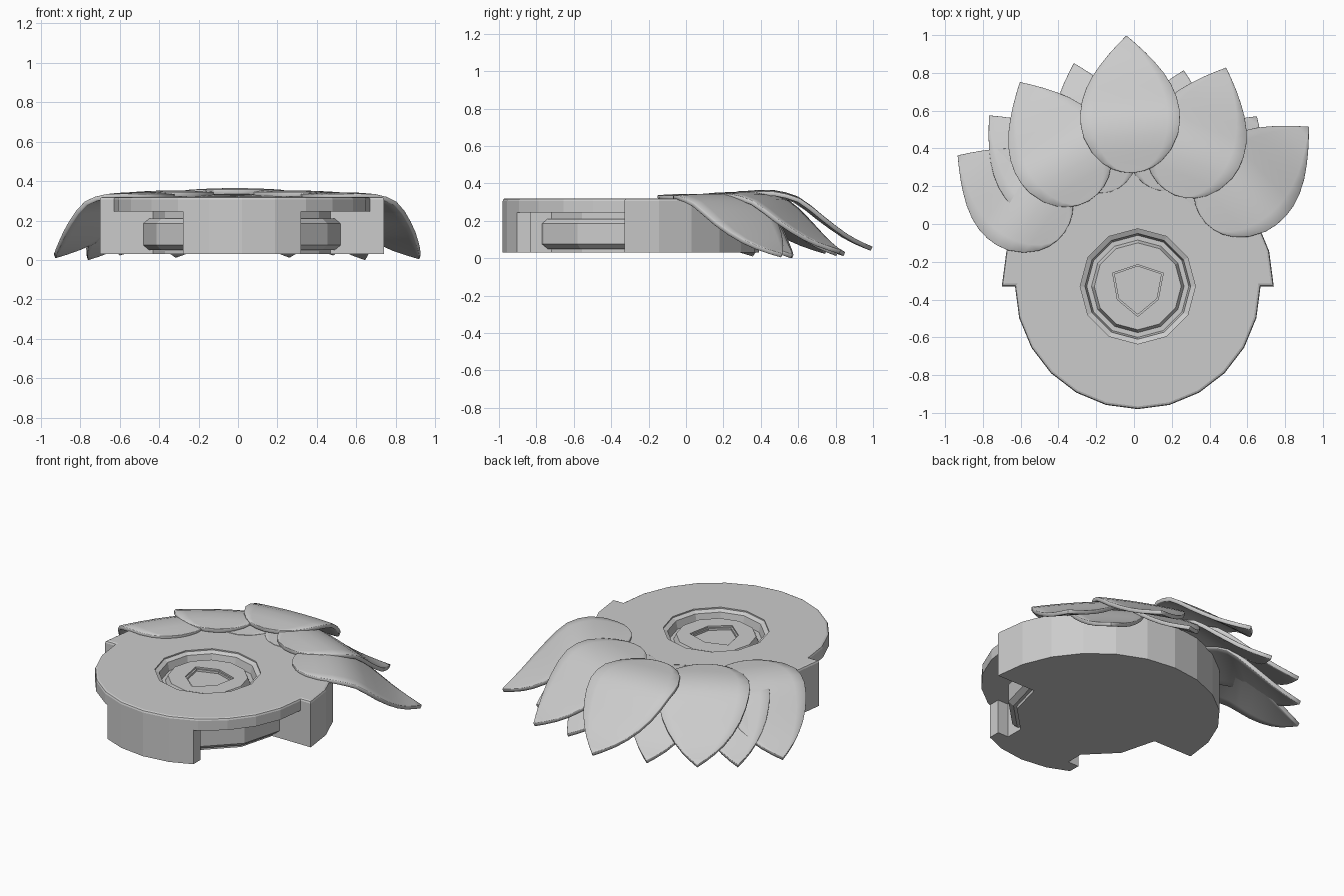
import bpy, bmesh, math

if "Cube" in bpy.data.objects:
    bpy.data.objects.remove(bpy.data.objects["Cube"])

CX, CY = 0.02, -0.33          # centre of the round body


def make(name, bm):
    me = bpy.data.meshes.new(name)
    bm.to_mesh(me)
    bm.free()
    ob = bpy.data.objects.new(name, me)
    bpy.context.collection.objects.link(ob)
    return ob


def activate(ob):
    bpy.ops.object.select_all(action='DESELECT')
    ob.select_set(True)
    bpy.context.view_layer.objects.active = ob


def prism(name, pts, z0, z1, bevel=0.0):
    """Extrude an outline (relative to the body centre) from z0 to z1."""
    bm = bmesh.new()
    lo = [bm.verts.new((CX + x, CY + y, z0)) for x, y in pts]
    hi = [bm.verts.new((CX + x, CY + y, z1)) for x, y in pts]
    bm.faces.new(lo)
    bm.faces.new(hi)
    n = len(pts)
    for i in range(n):
        bm.faces.new((lo[i], lo[(i + 1) % n], hi[(i + 1) % n], hi[i]))
    bmesh.ops.recalc_face_normals(bm, faces=bm.faces)
    if bevel:
        rim = [e for e in bm.edges if all(v.co.z > z1 - 1e-5 for v in e.verts)]
        bmesh.ops.bevel(bm, geom=rim, offset=bevel, segments=2, profile=0.5, affect='EDGES')
    return make(name, bm)


def lathe(name, profile, sides):
    """Spin a (radius, z) profile around the body centre."""
    bm = bmesh.new()
    rings = []
    for r, z in profile:
        rings.append([bm.verts.new((CX + r * math.cos(2 * math.pi * k / sides),
                                    CY + r * math.sin(2 * math.pi * k / sides), z))
                      for k in range(sides)])
    for a, b in zip(rings, rings[1:]):
        for k in range(sides):
            m = (k + 1) % sides
            bm.faces.new((a[k], a[m], b[m], b[k]))
    bmesh.ops.remove_doubles(bm, verts=bm.verts, dist=1e-5)
    bmesh.ops.recalc_face_normals(bm, faces=bm.faces)
    return make(name, bm)


def cut(ob, cutter):
    activate(ob)
    m = ob.modifiers.new("cut", 'BOOLEAN')
    m.operation = 'DIFFERENCE'
    m.solver = 'EXACT'
    m.object = cutter
    bpy.ops.object.modifier_apply(modifier=m.name)
    bpy.data.objects.remove(cutter, do_unlink=True)


def arc(r, a0, a1, n):
    return [(r * math.cos(math.radians(a0 + (a1 - a0) * i / n)),
             r * math.sin(math.radians(a0 + (a1 - a0) * i / n))) for i in range(n + 1)]


# Body: wider half circle at the back, narrower one at the front
body = prism("body", arc(0.72, 0, 180, 12) + arc(0.65, 180, 360, 12), 0.03, 0.32, 0.014)

# Side recesses between the front panel and the back half
side = [(0.45, 0), (0.39, -0.225), (0.225, -0.39), (0.225, -0.5),
        (0.3, -0.5), (0.3, -0.9), (0.9, -0.9), (0.9, 0)]
for s in (1, -1):
    cut(body, prism("recess_cutter", [(s * x, y) for x, y in side], -0.1, 0.245))

# Stepped round well in the top
cut(body, lathe("well_cutter", [(0, 0.45), (0.305, 0.45), (0.305, 0.312), (0.28, 0.3),
                                (0.27, 0.25), (0.245, 0.25), (0.23, 0.285), (0, 0.285)], 12))

# Plain six-sided inset in the middle of the well
inset = [(-0.133, 0.07), (0, 0.115), (0.135, 0.07), (0.108, -0.07), (0, -0.16), (-0.108, -0.07)]
cut(body, prism("inset_cutter", inset, 0.275, 0.45))
cut(body, prism("inset_cutter", [(x * 0.92, y * 0.92) for x, y in inset], 0.262, 0.45))

# Chamfered drum band showing inside the recesses
lathe("drum_band", [(0.43, 0.05), (0.47, 0.05), (0.5, 0.075), (0.5, 0.185),
                    (0.47, 0.21), (0.43, 0.21), (0.43, 0.05)], 12)

# Petal rows: position along length, half width, share of total drop
ROWS = [(0, 0, .03), (.012, .06, .028), (.035, .107, .025), (.08, .157, .02), (.16, .21, .005),
        (.27, .25, .005), (.36, .263, .045), (.45, .263, .12), (.54, .251, .27), (.63, .226, .45),
        (.72, .188, .62), (.8, .143, .76), (.87, .098, .86), (.94, .047, .94), (1, 0, 1)]
COLS = 8


def petal(name, angle, r0, r1, z, drop, width=1.0):
    a = math.radians(angle)
    bm = bmesh.new()
    grid = []
    for t, w, d in ROWS:
        row = []
        for j in range(COLS + 1):
            u = (2 * j / COLS - 1) * w * width
            r = r0 + (r1 - r0) * t
            row.append(bm.verts.new((CX - r * math.sin(a) + u * math.cos(a),
                                     CY + r * math.cos(a) + u * math.sin(a),
                                     z - drop * d - 0.15 * u * u)))
        grid.append(row)
    for p, q in zip(grid, grid[1:]):
        for j in range(COLS):
            bm.faces.new((p[j], p[j + 1], q[j + 1], q[j]))
    bmesh.ops.remove_doubles(bm, verts=bm.verts, dist=1e-5)
    ob = make(name, bm)
    m = ob.modifiers.new("thickness", 'SOLIDIFY')
    m.thickness = 0.024
    m.offset = -1
    b = ob.modifiers.new("soft_edge", 'BEVEL')
    b.width = 0.005
    b.segments = 1
    b.limit_method = 'ANGLE'
    b.angle_limit = math.radians(50)
    activate(ob)
    bpy.ops.object.shade_smooth_by_angle(angle=math.radians(35))


# Upper layer of five large petals
petal("petal_center", 2.6, 0.60, 1.33, 0.366, 0.305)
petal("petal_mid_left", 30, 0.52, 1.25, 0.354, 0.31)
petal("petal_mid_right", -22, 0.52, 1.25, 0.354, 0.31)
petal("petal_outer_left", 54, 0.48, 1.18, 0.345, 0.315)
petal("petal_outer_right", -47, 0.49, 1.24, 0.345, 0.32)

# Lower layer filling the gaps
petal("under_petal_inner_left", 16, 0.52, 1.23, 0.332, 0.30, 0.85)
petal("under_petal_inner_right", -12, 0.52, 1.17, 0.332, 0.30, 0.85)
petal("under_petal_outer_left", 41, 0.50, 1.20, 0.328, 0.308, 0.85)
petal("under_petal_outer_right", -35, 0.50, 1.10, 0.328, 0.308, 0.85)
